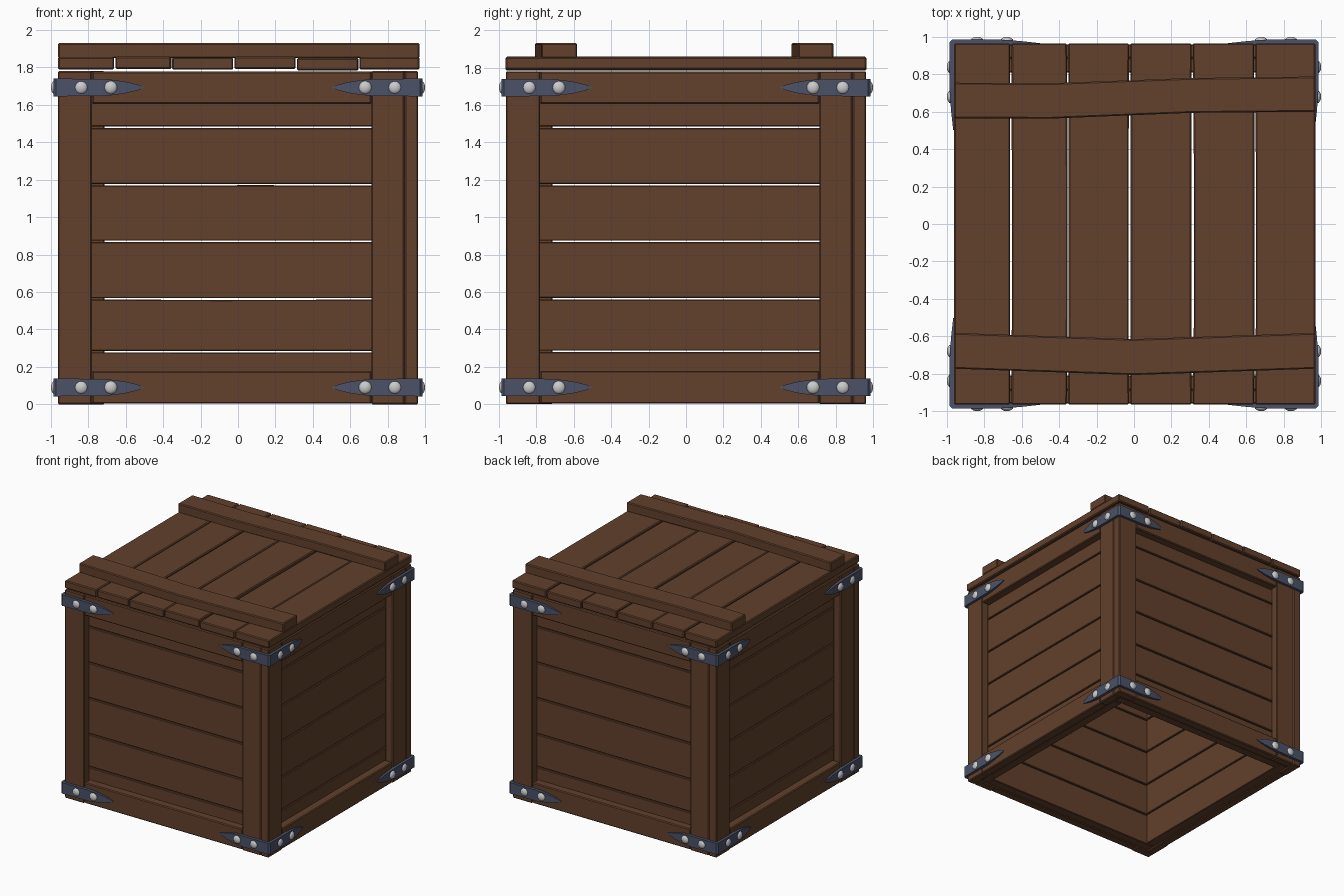
import bpy, bmesh, random
from math import pi
from mathutils import Matrix, Vector

if "Cube" in bpy.data.objects:
    bpy.data.objects.remove(bpy.data.objects["Cube"])

random.seed(4)


def material(name, rgb):
    m = bpy.data.materials.new(name)
    m.diffuse_color = (*rgb, 1)
    m.use_nodes = True
    m.node_tree.nodes["Principled BSDF"].inputs["Base Color"].default_value = m.diffuse_color
    return m


WOOD = material("brown_wood", (0.122, 0.051, 0.025))
IRON = material("dark_iron", (0.07, 0.084, 0.138))


def finish(name, bm, mat=None):
    bmesh.ops.recalc_face_normals(bm, faces=bm.faces)
    me = bpy.data.meshes.new(name)
    bm.to_mesh(me)
    bm.free()
    ob = bpy.data.objects.new(name, me)
    bpy.context.collection.objects.link(ob)
    if mat:
        me.materials.append(mat)
    return ob


def loft(bm, rings):
    rows = [[bm.verts.new(p) for p in r] for r in rings]
    for a, b in zip(rows, rows[1:]):
        for i in range(4):
            j = (i + 1) % 4
            bm.faces.new((a[i], a[j], b[j], b[i]))
    bm.faces.new(rows[0])
    bm.faces.new(rows[-1][::-1])


def board(name, stations, w0, w1, axes, rot=0.0, bevel=0.007):
    """Board along axes[0]; each station is (length, low edge, high edge)."""
    def place(u, v, w):
        p = [0, 0, 0]
        for ax, val in zip(axes, (u, v, w)):
            p["xyz".index(ax)] = val
        return Matrix.Rotation(rot, 3, 'Z') @ Vector(p)
    bm = bmesh.new()
    loft(bm, [[place(u, a, w0), place(u, b, w0), place(u, b, w1), place(u, a, w1)]
              for u, a, b in stations])
    ob = finish(name, bm, WOOD)
    mod = ob.modifiers.new("worn_edges", 'BEVEL')
    mod.width = bevel
    mod.segments = 1
    mod.limit_method = 'ANGLE'
    return ob


# Four identical walls arranged as a pinwheel
GAPS = [0.282, 0.563, 0.87, 1.173, 1.48]
for k, side in enumerate(("front", "right", "back", "left")):
    r = k * pi / 2
    # upright posts
    for tag, a, b in (("left", -0.963, -0.78), ("right", 0.713, 0.89)):
        board(f"{side}_{tag}_post", [(0.0, a, b), (1.78, a, b)], -0.963, -0.89, "zxy", r)
    # top and bottom rails
    for tag, a, b in (("bottom", 0.003, 0.178), ("top", 1.605, 1.778)):
        board(f"{side}_{tag}_rail", [(-0.78, a, b), (0.713, a, b)], -0.96, -0.885, "xzy", r)
    # horizontal wall planks with slim gaps
    edges = [0.007] + GAPS + [1.778]
    for i in range(6):
        lo = edges[i] + (0.004 if i else 0)
        hi = edges[i + 1] - (0.004 if i < 5 else 0)
        d = random.uniform(-0.001, 0.002)
        board(f"{side}_wall_plank_{i + 1}",
              [(-0.888, lo, hi), (-0.1, lo, hi + (d if i < 5 else 0)), (0.808, lo, hi)],
              -0.888, -0.81, "xzy", r, 0.005)

# Lid planks: (left edge, right edge, mid-length shift of each edge, underside height)
LID = [(-0.962, -0.662, 0, 0, 1.790),
       (-0.655, -0.358, 0.002, 0.003, 1.792),
       (-0.352, -0.026, 0.003, -0.003, 1.788),
       (-0.020, 0.308, 0.002, -0.002, 1.792),
       (0.314, 0.642, 0.006, 0.002, 1.784),
       (0.648, 0.970, 0.003, 0, 1.790)]
for i, (a, b, da, db, z) in enumerate(LID):
    board(f"lid_plank_{i + 1}",
          [(-0.965, a, b), (-0.5, a + da, b + db), (0.3, a + da, b + db), (0.965, a, b)],
          z, z + 0.066, "yxz")

# Slightly bowed battens across the lid
board("front_lid_batten", [(-0.962, -0.773, -0.582), (0.0, -0.807, -0.615), (0.97, -0.773, -0.582)],
      1.85, 1.931, "xyz")
board("back_lid_batten", [(-0.962, 0.565, 0.755), (-0.45, 0.563, 0.752),
                          (0.3, 0.594, 0.78), (0.97, 0.6, 0.788)],
      1.85, 1.931, "xyz")

# Iron corner straps: (distance along arm, half height, outer offset)
ARM = [(0.503, 0.002, 0.966), (0.535, 0.015, 0.970), (0.59, 0.029, 0.976),
       (0.66, 0.040, 0.982), (0.73, 0.046, 0.986), (0.95, 0.047, 0.986)]


def strap(name, z, rot):
    bm = bmesh.new()
    arm = [((-u, -0.95), (-u, -o), h) for u, h, o in ARM]
    arm.append(((-0.95, -0.95), (-0.972, -0.986), 0.047))
    other = [((p[1], p[0]), (q[1], q[0]), h) for p, q, h in reversed(arm)]
    loft(bm, [[(*p, z - h), (*q, z - h), (*q, z + h), (*p, z + h)] for p, q, h in arm + other])
    bmesh.ops.remove_doubles(bm, verts=bm.verts, dist=1e-5)
    bm.transform(Matrix.Rotation(rot, 4, 'Z'))
    finish(name, bm, IRON)


def rivet(name, loc, normal_scale, rot):
    bm = bmesh.new()
    m = Matrix.Translation(loc) @ Matrix.Diagonal((*normal_scale, 1))
    bmesh.ops.create_uvsphere(bm, u_segments=16, v_segments=10, radius=0.035,
                              matrix=Matrix.Rotation(rot, 4, 'Z') @ m)
    for f in bm.faces:
        f.smooth = True
    finish(name, bm)


for level, z in (("bottom", 0.09), ("top", 1.693)):
    for k in range(4):
        r = k * pi / 2
        strap(f"{level}_corner_strap_{k + 1}", z, r)
        for j, u in enumerate((0.68, 0.838)):
            rivet(f"{level}_rivet_{k + 1}_a{j + 1}", (-u, -0.979, z), (1, 0.6, 1), r)
            rivet(f"{level}_rivet_{k + 1}_b{j + 1}", (-0.979, -u, z), (0.6, 1, 1), r)
